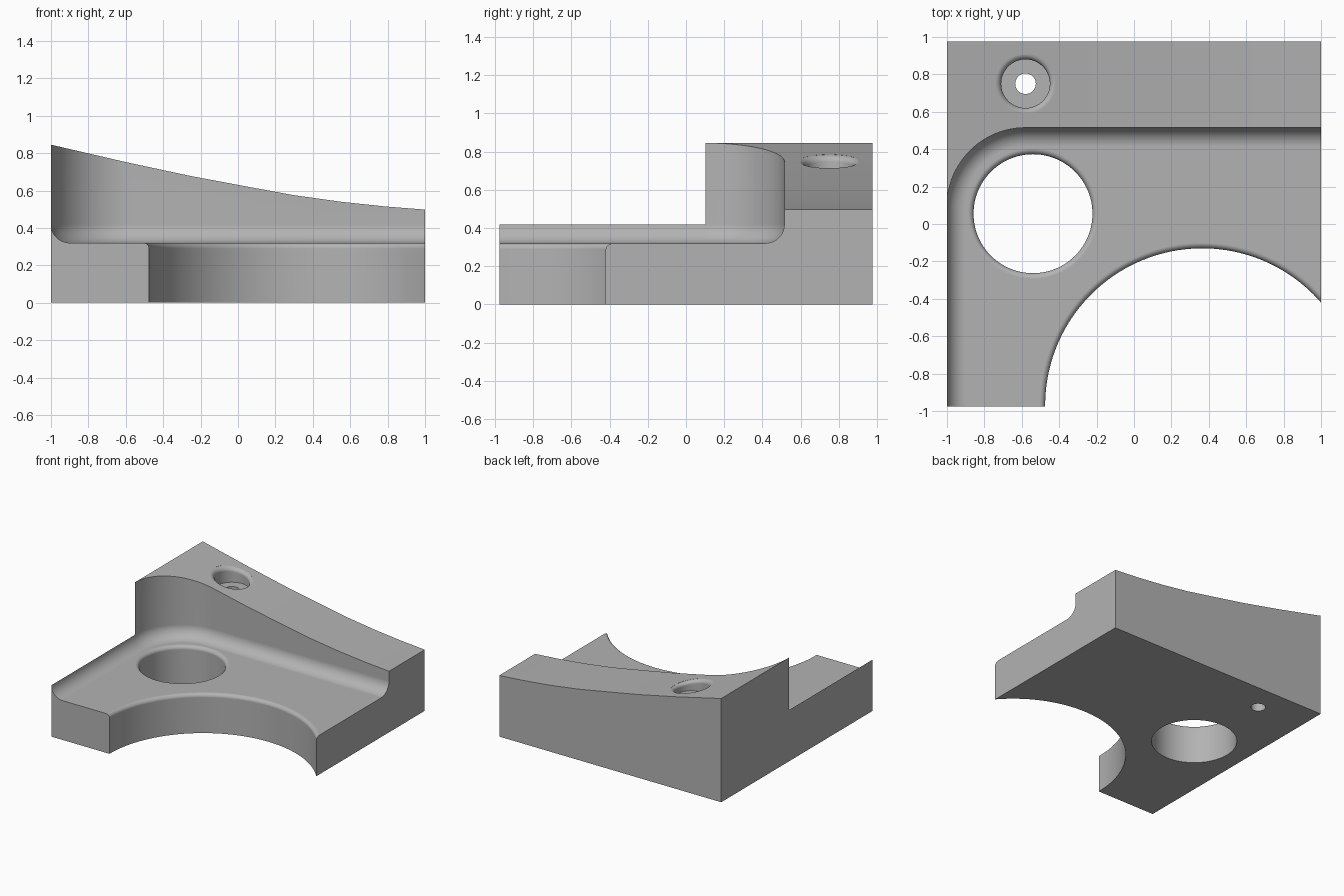
import bpy, bmesh
from math import sin, cos, pi, radians

cube = bpy.data.objects.get("Cube")
if cube:
    bpy.data.objects.remove(cube, do_unlink=True)

grey = bpy.data.materials.new("light_grey")
grey.use_nodes = True
grey.diffuse_color = (0.45, 0.45, 0.45, 1)
grey.node_tree.nodes["Principled BSDF"].inputs["Base Color"].default_value = (0.45, 0.45, 0.45, 1)

FLOOR = 0.32        # height of the recessed floor
COVE = 0.10         # cove between floor and wall
EDGE = 0.03         # rounding of the hole rims


def loft(name, rings):
    """Closed solid through rings that have equal point counts."""
    bm = bmesh.new()
    loops = [[bm.verts.new(p) for p in ring] for ring in rings]
    n = len(loops[0])
    for a, b in zip(loops, loops[1:]):
        for i in range(n):
            j = (i + 1) % n
            bm.faces.new((a[i], a[j], b[j], b[i]))
    bm.faces.new(loops[0])
    bm.faces.new(loops[-1])
    bmesh.ops.recalc_face_normals(bm, faces=bm.faces)
    mesh = bpy.data.meshes.new(name)
    bm.to_mesh(mesh)
    bm.free()
    mesh.materials.append(grey)
    ob = bpy.data.objects.new(name, mesh)
    bpy.context.collection.objects.link(ob)
    return ob


def hole(name, cx, cy, r, bottom, top, segs, slope=0.0, rim=EDGE):
    """Round cutter with a flared, rounded rim that can follow a slope."""
    profile = [(r, bottom, 0)]
    for k in range(9):
        t = k / 8 * pi / 2
        profile.append((r + rim * (1 - cos(t)), top - rim + rim * sin(t), slope))
    profile.append((r + rim, top + 0.02, slope))
    rings = []
    for rad, z, s in profile:
        ring = []
        for i in range(segs):
            a = 2 * pi * i / segs
            x = rad * cos(a)
            ring.append((cx + x, cy + rad * sin(a), z + s * x))
        rings.append(ring)
    return loft(name, rings)


def pocket_ring(inset, z):
    """Pocket outline: straight left side, rounded corner, straight back."""
    left, back, r = -1.0002, 0.515, 0.42
    cx, cy = left + r, back - r
    pts = [(1.2, -1.2, z), (1.2, back - inset, z)]
    for i in range(25):
        a = pi / 2 + pi / 2 * i / 24
        pts.append((cx + (r - inset) * cos(a), cy + (r - inset) * sin(a), z))
    pts.append((left + inset, -1.2, z))
    return pts


# Main block with a gently curved sloping top
top_line = [(-1, .845), (-.6, .752), (-.25, .677), (.07, .617),
            (.3, .575), (.55, .54), (.785, .515), (1, .498)]
side = [(1, 0), (-1, 0)] + top_line
body = loft("bracket_body", [[(x, y, z) for x, z in side] for y in (-.975, .975)])

# Recess with a coved foot
angles = [pi / 2 * k / 10 for k in range(11)]
rings = [pocket_ring(COVE * (1 - sin(a)), FLOOR + COVE * (1 - cos(a))) for a in angles]
pocket = loft("pocket_cutter", rings + [pocket_ring(0, 1.2)])

# Large edge cutout, round hole, counterbored screw hole
cutters = [
    pocket,
    hole("arch_cutter", .365, -.97, .84, -.1, FLOOR, 160),
    hole("round_hole_cutter", -.54, .055, .318, -.1, FLOOR, 96),
    hole("counterbore_cutter", -.58, .75, .13, .65, .748, 64, slope=-.225),
    hole("screw_hole_cutter", -.58, .75, .055, -.1, .7, 48, rim=0.0001),
]

bpy.context.view_layer.objects.active = body
for cutter in cutters:
    mod = body.modifiers.new("cut", "BOOLEAN")
    mod.operation = "DIFFERENCE"
    mod.solver = "EXACT"
    mod.object = cutter
    bpy.ops.object.modifier_apply(modifier=mod.name)
    bpy.data.objects.remove(cutter, do_unlink=True)

# Smooth curves, crisp corners
body.data.shade_smooth()
body.data.set_sharp_from_angle(angle=radians(30))
normals = body.modifiers.new("weighted_normals", "WEIGHTED_NORMAL")
normals.keep_sharp = True
